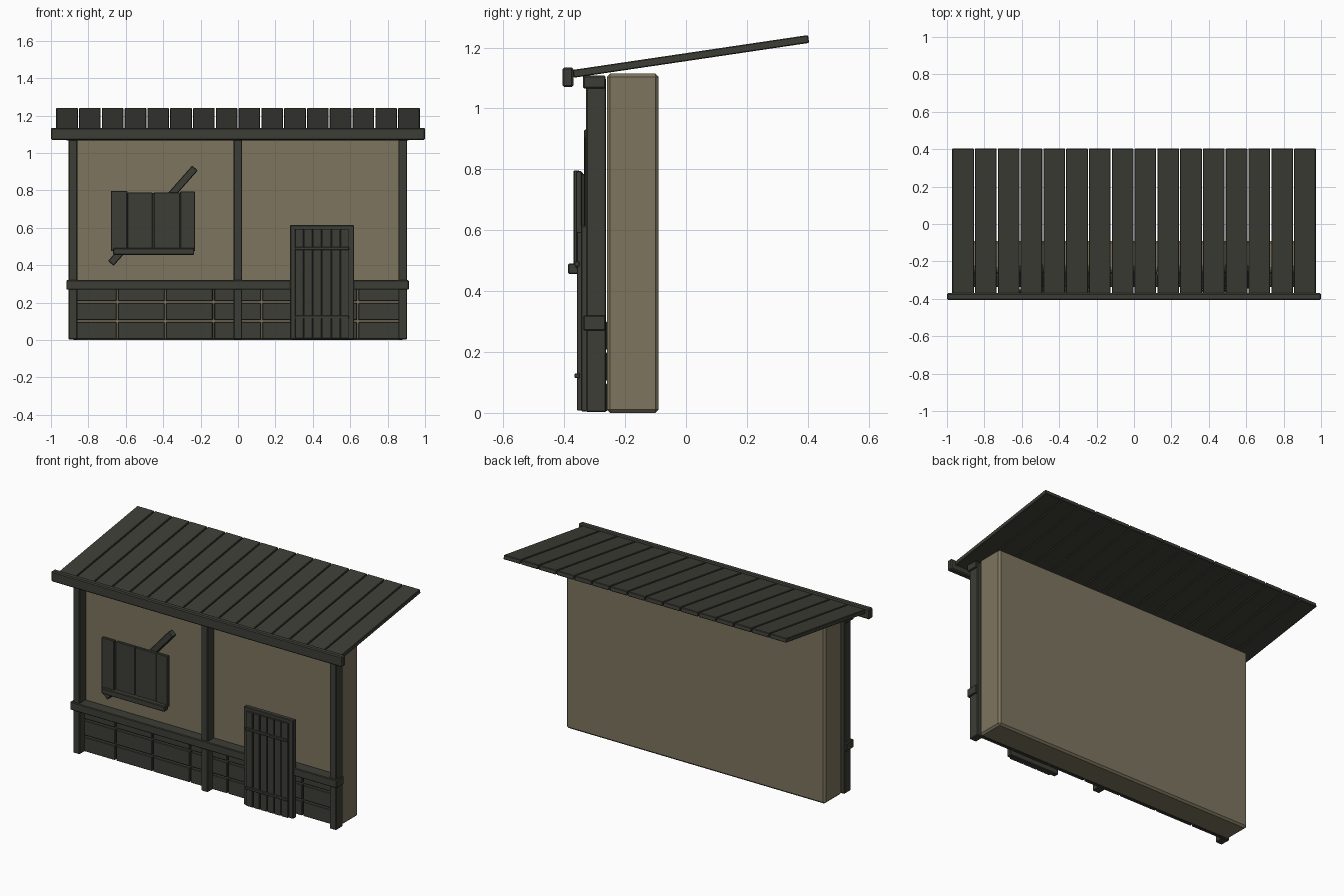
import bpy
import math
from mathutils import Matrix

if "Cube" in bpy.data.objects:
    bpy.data.objects.remove(bpy.data.objects["Cube"], do_unlink=True)


def make_material(name, rgb):
    mat = bpy.data.materials.new(name)
    mat.use_nodes = True
    color = (*rgb, 1)
    mat.diffuse_color = color
    shader = mat.node_tree.nodes["Principled BSDF"]
    shader.inputs["Base Color"].default_value = color
    shader.inputs["Roughness"].default_value = 0.9
    return mat


WOOD = make_material("dark_wood", (0.047, 0.047, 0.038))
PLASTER = make_material("tan_plaster", (0.205, 0.178, 0.114))


def box(name, xs, ys, zs, mat=WOOD, bevel=0.004):
    """Chamfered box between the given x, y and z limits."""
    bpy.ops.mesh.primitive_cube_add(size=1)
    ob = bpy.context.object
    ob.name = name
    spans = (xs, ys, zs)
    ob.data.transform(Matrix.Diagonal([b - a for a, b in spans] + [1]))
    ob.location = [(a + b) / 2 for a, b in spans]
    ob.data.materials.append(mat)
    if bevel:
        mod = ob.modifiers.new("chamfer", "BEVEL")
        mod.width = bevel
        mod.segments = 1
    return ob


# Plaster wall
box("wall", (-0.89, 0.89), (-0.26, -0.09), (0, 1.115), PLASTER, 0.011)

# Timber frame
for name, x in (("right_post", -0.882), ("middle_post", -0.001), ("left_post", 0.881)):
    box(name, (x - 0.023, x + 0.023), (-0.328, -0.262), (0.003, 1.1))
box("middle_rail", (-0.918, 0.914), (-0.338, -0.264), (0.27, 0.32))
box("top_beam", (-0.918, 0.914), (-0.338, -0.264), (1.066, 1.108))

# Wainscot boards in three rows, split at regular joints
joints = [-0.87, -0.645, -0.389, -0.131, 0.126, 0.383, 0.641, 0.87]
rows = [(0.006, 0.096), (0.106, 0.198), (0.208, 0.3)]
for r, row in enumerate(rows):
    for c, (a, b) in enumerate(zip(joints, joints[1:])):
        box(f"wainscot_board_{r}_{c}", (a + 0.004, b - 0.004),
            (-0.282, -0.258), row, bevel=0.003)

# Roof boards, sloping up to the back
pitch = math.atan2(0.114, 0.77)
length = 0.782
count = 16
step = 1.95 / count
for i in range(count):
    x = -0.975 + (i + 0.5) * step
    board = box(f"roof_board_{i}", (x - step / 2 + 0.003, x + step / 2 - 0.003),
                (0.016 - length / 2, 0.016 + length / 2), (1.158, 1.184), bevel=0.003)
    board.rotation_euler.x = pitch
box("eave_fascia", (-1, 1), (-0.406, -0.37), (1.07, 1.135), bevel=0.006)

# Door: backing frame, planks and battens
box("door_frame", (0.279, 0.621), (-0.345, -0.315), (0.004, 0.615))
door_planks = 6
width = 0.29 / door_planks
for i in range(door_planks):
    x = 0.304 + i * width
    box(f"door_plank_{i}", (x + 0.002, x + width - 0.002), (-0.358, -0.34),
        (0.008, 0.595), bevel=0.002)
for name, z in (("lower_batten", 0.122), ("upper_batten", 0.489)):
    box("door_" + name, (0.304, 0.594), (-0.366, -0.35), (z - 0.008, z + 0.008), bevel=0.002)

# Window shutter: boards over a thin backing, with a ledge
box("shutter_backing", (-0.585, -0.24), (-0.352, -0.332), (0.475, 0.785), bevel=0.003)
shutter = [(-0.68, -0.592, -0.37, 0.797), (-0.59, -0.458, -0.358, 0.79),
           (-0.449, -0.311, -0.358, 0.79), (-0.309, -0.23, -0.362, 0.794)]
for i, (a, b, front, top) in enumerate(shutter):
    box(f"shutter_board_{i}", (a, b), (front, front + 0.02), (0.475, top), bevel=0.003)
box("shutter_ledge", (-0.668, -0.234), (-0.388, -0.35), (0.456, 0.491))

# Slanted prop behind the shutter
prop = box("shutter_prop", (-0.475, -0.435), (-0.335, -0.292), (0.325, 1.005))
prop.rotation_euler.y = math.atan2(0.45, 0.51)
